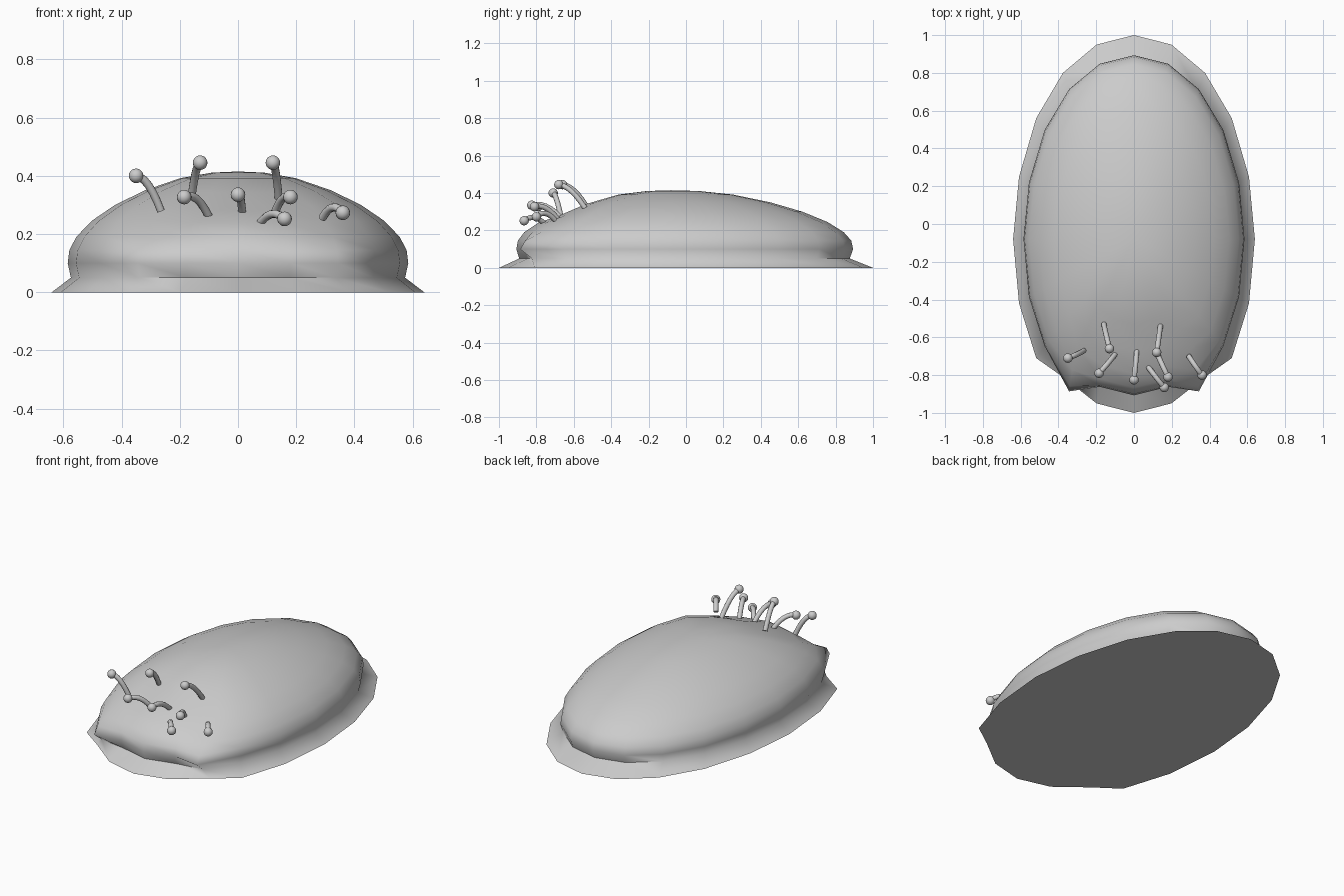
import bpy, bmesh, math
from mathutils import Vector

if "Cube" in bpy.data.objects:
    bpy.data.objects.remove(bpy.data.objects["Cube"])

N = 20
HALF_Y = [1.0, 0.95, 0.80, 0.56, 0.25, -0.08, -0.42, -0.71, -0.81, -0.95, -1.0]
# (scale, height, forward push of the two front corners, front dent)
RINGS = [(1.0, 0.0, 0, 0), (0.897, 0.05, 0.10, 0), (0.914, 0.10, 0.15, 0),
         (0.905, 0.145, 0.13, 0), (0.868, 0.19, 0.07, 0), (0.786, 0.245, 0.02, 0.005),
         (0.66, 0.30, 0, 0.02), (0.50, 0.35, 0, 0.008), (0.31, 0.392, 0, 0),
         (0.14, 0.411, 0, 0)]


def finish(bm, name, angle):
    bmesh.ops.recalc_face_normals(bm, faces=bm.faces)
    me = bpy.data.meshes.new(name)
    bm.to_mesh(me)
    bm.free()
    ob = bpy.data.objects.new(name, me)
    bpy.context.collection.objects.link(ob)
    bpy.ops.object.select_all(action='DESELECT')
    ob.select_set(True)
    bpy.context.view_layer.objects.active = ob
    bpy.ops.object.shade_smooth_by_angle(angle=math.radians(angle))
    return ob


# domed shell with flared skirt, front corners and shallow brow dent
bm = bmesh.new()
rings = []
for s, z, push, dent in RINGS:
    ring = []
    for k in range(N):
        j = min(k, N - k)
        x = 0.64 * s * math.sin(2 * math.pi * k / N)
        y = HALF_Y[j] * s * (1 if s == 1 else 0.985) - 0.08 * (1 - s)
        if j == 8:
            y -= push
        ring.append(bm.verts.new((x, y, z - (dent if j >= 9 else 0))))
    rings.append(ring)
for a, b in zip(rings, rings[1:]):
    for k in range(N):
        m = (k + 1) % N
        bm.faces.new((a[k], a[m], b[m], b[k]))
top = bm.verts.new((0, -0.08, 0.415))
for k in range(N):
    bm.faces.new((rings[-1][k], rings[-1][(k + 1) % N], top))
bm.faces.new(rings[0])
finish(bm, "domed_shell", 75)


# curved eye stalk with a ball at its tip
def eye_stalk(i, base, tip):
    base, tip = Vector(base), Vector(tip)
    mid = (base + tip) / 2 + Vector((0, 0, 0.045))
    base -= Vector((0, -0.01, 0.02))
    bm = bmesh.new()
    prev = None
    for n in range(7):
        t = n / 6
        p = base * (1 - t) ** 2 + mid * 2 * t * (1 - t) + tip * t * t
        d = ((mid - base) * (1 - t) + (tip - mid) * t).normalized()
        u = d.cross(Vector((1, 0, 0))).normalized()
        v = d.cross(u)
        ring = [bm.verts.new(p + 0.014 * (u * math.cos(a) + v * math.sin(a)))
                for a in (2 * math.pi * q / 10 for q in range(10))]
        if prev:
            for q in range(10):
                r = (q + 1) % 10
                bm.faces.new((prev[q], prev[r], ring[r], ring[q]))
        else:
            bm.faces.new(ring)
        prev = ring
    bm.faces.new(prev)
    ball = bmesh.ops.create_uvsphere(bm, u_segments=16, v_segments=10, radius=0.025)
    bmesh.ops.translate(bm, verts=ball["verts"], vec=tip)
    finish(bm, f"eye_stalk_{i}", 60)


STALKS = [((-0.265, -0.68, 0.30), (-0.35, -0.71, 0.40)),
          ((-0.16, -0.54, 0.345), (-0.13, -0.66, 0.445)),
          ((-0.10, -0.70, 0.28), (-0.185, -0.79, 0.327)),
          ((0.015, -0.68, 0.29), (0.0, -0.825, 0.335)),
          ((0.14, -0.55, 0.34), (0.12, -0.68, 0.445)),
          ((0.12, -0.69, 0.275), (0.18, -0.81, 0.327)),
          ((0.07, -0.76, 0.25), (0.16, -0.865, 0.252)),
          ((0.29, -0.71, 0.275), (0.36, -0.80, 0.273))]
for i, (b, t) in enumerate(STALKS, 1):
    eye_stalk(i, b, t)
